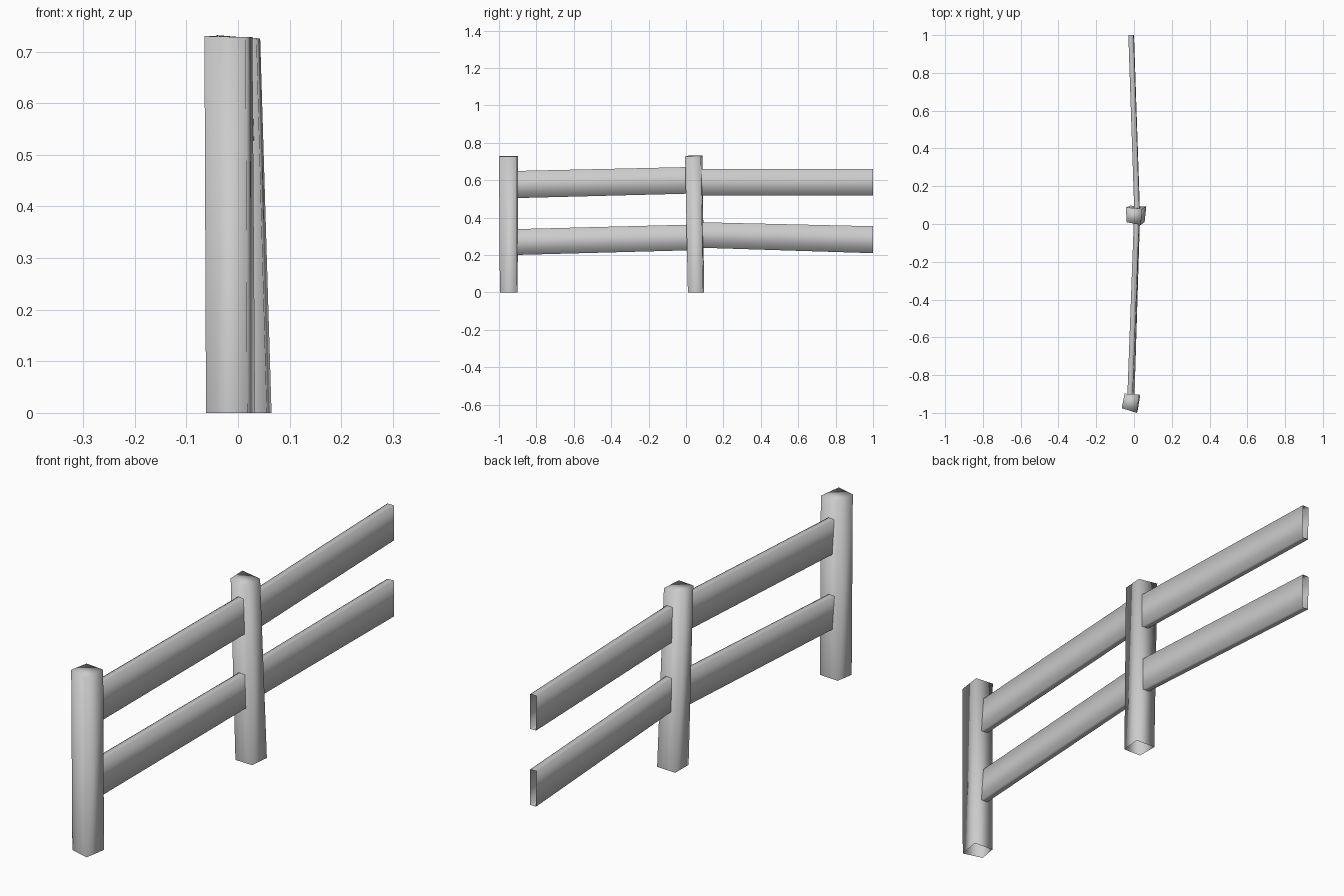
import bpy, bmesh

if "Cube" in bpy.data.objects:
    bpy.data.objects.remove(bpy.data.objects["Cube"])


def loft(name, ring_a, ring_b, cap_end=False):
    """Four-sided tube between two rings, optionally capped at the far end."""
    bm = bmesh.new()
    a = [bm.verts.new(p) for p in ring_a]
    b = [bm.verts.new(p) for p in ring_b]
    for i in range(4):
        j = (i + 1) % 4
        bm.faces.new((a[i], a[j], b[j], b[i]))
    if cap_end:
        bm.faces.new(b)
    bmesh.ops.recalc_face_normals(bm, faces=bm.faces)
    for f in bm.faces:
        f.smooth = True
    me = bpy.data.meshes.new(name)
    bm.to_mesh(me)
    bm.free()
    ob = bpy.data.objects.new(name, me)
    bpy.context.collection.objects.link(ob)
    return ob


def post(name, base, top, heights):
    # open underside, closed top
    loft(name, [(x, y, 0) for x, y in base],
         [(x, y, z) for (x, y), z in zip(top, heights)], cap_end=True)


def rail(name, start, end):
    # each end: y, centre x, bottom z, top z, lean of the lower edge
    def ring(y, x, z0, z1, lean):
        t = 0.014
        return [(x - t + lean, y, z0), (x + t + lean, y, z0),
                (x + t, y, z1), (x - t, y, z1)]
    loft(name, ring(*start), ring(*end))


# Posts
post("end_post",
     [(-0.062, -0.972), (0.018, -0.995), (0.033, -0.905), (-0.050, -0.900)],
     [(-0.065, -0.975), (0.015, -1.000), (0.028, -0.903), (-0.050, -0.898)],
     [0.730, 0.728, 0.728, 0.730])
post("middle_post",
     [(-0.020, 0.012), (0.056, 0.010), (0.065, 0.092), (-0.020, 0.097)],
     [(-0.040, 0.010), (0.036, -0.005), (0.043, 0.080), (-0.042, 0.088)],
     [0.731, 0.726, 0.725, 0.732])

# Rails between the posts
rail("near_upper_rail", (-0.93, -0.022, 0.504, 0.649, 0.010), (0.04, 0.014, 0.529, 0.671, 0.004))
rail("near_lower_rail", (-0.93, -0.022, 0.200, 0.338, 0.010), (0.04, 0.016, 0.226, 0.363, 0.002))

# Rails running on to the far end
rail("far_upper_rail", (0.05, 0.016, 0.518, 0.660, 0.002), (1.0, -0.016, 0.518, 0.659, 0.002))
rail("far_lower_rail", (0.05, 0.016, 0.240, 0.376, 0.002), (1.0, -0.016, 0.210, 0.354, 0.002))
